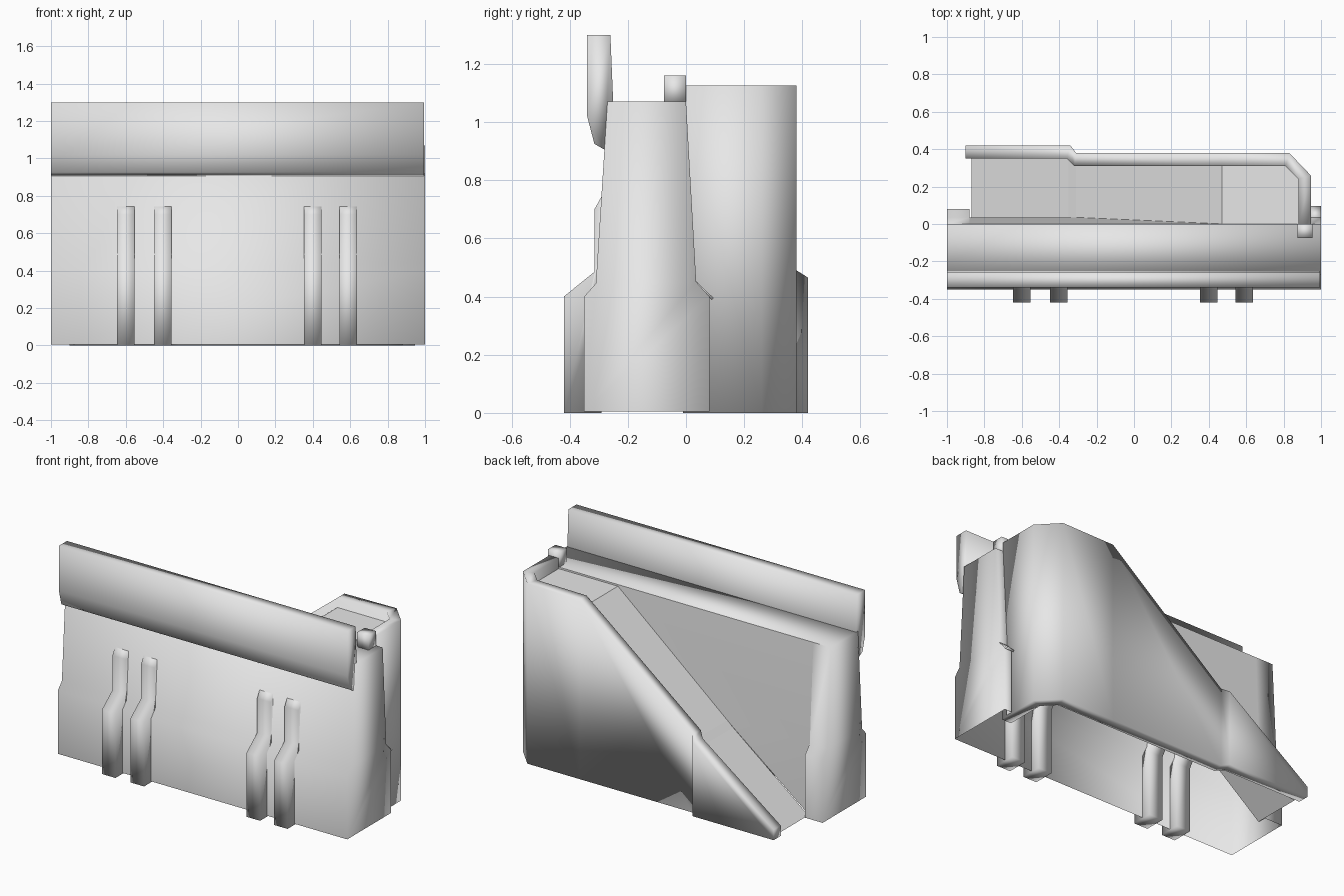
import bpy

cube = bpy.data.objects.get("Cube")
if cube:
    bpy.data.objects.remove(cube, do_unlink=True)

grey = bpy.data.materials.new("plain_grey")
grey.use_nodes = True
grey.diffuse_color = (0.8, 0.8, 0.8, 1)
grey.node_tree.nodes["Principled BSDF"].inputs["Base Color"].default_value = (0.8, 0.8, 0.8, 1)


def make(name, verts, faces, smooth=True):
    mesh = bpy.data.meshes.new(name)
    mesh.from_pydata(verts, [], faces)
    mesh.materials.append(grey)
    mesh.polygons.foreach_set("use_smooth", [smooth] * len(mesh.polygons))
    obj = bpy.data.objects.new(name, mesh)
    bpy.context.collection.objects.link(obj)
    return obj


def extrude_x(name, profile, x0, x1):
    """Solid prism from a clockwise (y, z) profile seen from +x."""
    n = len(profile)
    verts = [(x, y, z) for x in (x0, x1) for y, z in profile]
    faces = [(i, i + n, (i + 1) % n + n, (i + 1) % n) for i in range(n)]
    faces += [tuple(range(n)), tuple(range(2 * n - 1, n - 1, -1))]
    return make(name, verts, faces)


# Hollow wall: long front and top, closed ends, back only at the two ends
section = [(-.35, .005), (-.35, .4), (-.31, .445), (-.27, 1.07),
           (0, 1.07), (.035, .45), (.08, .4), (.08, .005)]
n = len(section)
XL, XR = -.88, .95
verts = [(x, y, z) for x in (-1, 1, XL, XR) for y, z in section]
faces = [(i, i + n, i + 1 + n, i + 1) for i in range(4)]
for i in range(4, 7):
    faces.append((i, i + 2 * n, i + 1 + 2 * n, i + 1)[::1])
    faces.append((i + 3 * n, i + n, i + 1 + n, i + 1 + 3 * n))
faces += [tuple(range(n)), tuple(range(2 * n - 1, n - 1, -1))]
make("wall", verts, faces)

# Back of the wall above the ramp, and the inner sides of the end bulges
make("wall_back",
     [(XL, .035, 0), (XL, .035, .45), (-.3, .035, .45),
      (XL, 0, 1.07), (.48, 0, 1.07), (XR, 0, 1.07), (XR, .035, .45)],
     [(0, 2, 1), (1, 2, 4, 3), (2, 6, 5, 4)])
for name, x in (("right_bulge_side", XL), ("left_bulge_side", XR)):
    make(name, [(x, .035, .005), (x, .08, .005), (x, .08, .4), (x, .035, .45)],
         [(0, 1, 2, 3)], False)

# Front shield along the top
extrude_x("top_shield", [(-.34, 1.02), (-.34, 1.3), (-.26, 1.3), (-.25, 1.06),
                         (-.28, .905), (-.315, .925)], -1, .995)

# Front buttresses
rib = [(-.42, 0), (-.42, .4), (-.315, .485), (-.315, .7), (-.29, .745),
       (-.25, .745), (-.25, .46), (-.29, .4), (-.29, 0)]
for k, x in enumerate((-.6, -.402, .4, .59)):
    extrude_x("buttress_%d" % (k + 1), rib, x - .047, x + .047)

# Ramp skirt: paired outer and inner plan points with the rim height
plan = [((-.9, .42), (-.9, .35), .065), ((-.34, .42), (-.36, .35), .465),
        ((-.31, .38), (-.32, .31), .49), ((.47, .38), (.47, .31), 1.12),
        ((.83, .38), (.81, .31), 1.125), ((.945, .26), (.88, .24), 1.125),
        ((.945, -.01), (.88, -.01), 1.125)]
verts, faces = [], []
for (ox, oy), (ix, iy), top in plan:
    verts += [(ox, oy, 0), (ox, oy, top), (ix, iy, top), (ix, iy, 0)]
for s in range(len(plan) - 1):
    for c in range(4):
        a, b = 4 * s + c, 4 * s + (c + 1) % 4
        faces.append((a, b, b + 4, a + 4))
end = 4 * (len(plan) - 1)
faces += [(3, 2, 1, 0), (end, end + 1, end + 2, end + 3)]
make("ramp_skirt", verts, faces)

# Ramp floor and landing
floor = [(-.87, .36, 0), (-.35, .36, .41), (-.31, .33, .445),
         (.47, .33, 1.06), (.9, .33, 1.06)]
verts = []
for x, y, z in floor:
    verts += [(x, .035 if z < .45 else 0, z), (x, y, z)]
verts[-1] = (.82, .33, 1.06)
verts.append((.9, .24, 1.06))
make("ramp_floor", verts, [(0, 2, 3, 1), (2, 4, 5, 3), (4, 6, 7, 5), (6, 8, 10, 9, 7)], False)

# Hook of the landing rail over the wall, and the small ledge below it
extrude_x("rail_hook", [(-.075, 1.06), (-.075, 1.16), (0, 1.16), (0, 1.06)], .875, .955)
extrude_x("side_ledge", [(.03, .445), (.036, .452), (.095, .395), (.088, .388)], .94, 1)

# Consistent outward normals on the closed solids
import bmesh
for obj in bpy.context.collection.objects:
    if obj.type == 'MESH' and obj.name.startswith(("top_", "buttress", "ramp_skirt", "rail", "side", "wall")):
        bm = bmesh.new()
        bm.from_mesh(obj.data)
        if obj.name != "wall_back":
            bmesh.ops.recalc_face_normals(bm, faces=bm.faces)
        else:
            for f in bm.faces:
                f.normal_update()
                if f.normal.y < 0:
                    f.normal_flip()
        bm.to_mesh(obj.data)
        bm.free()
